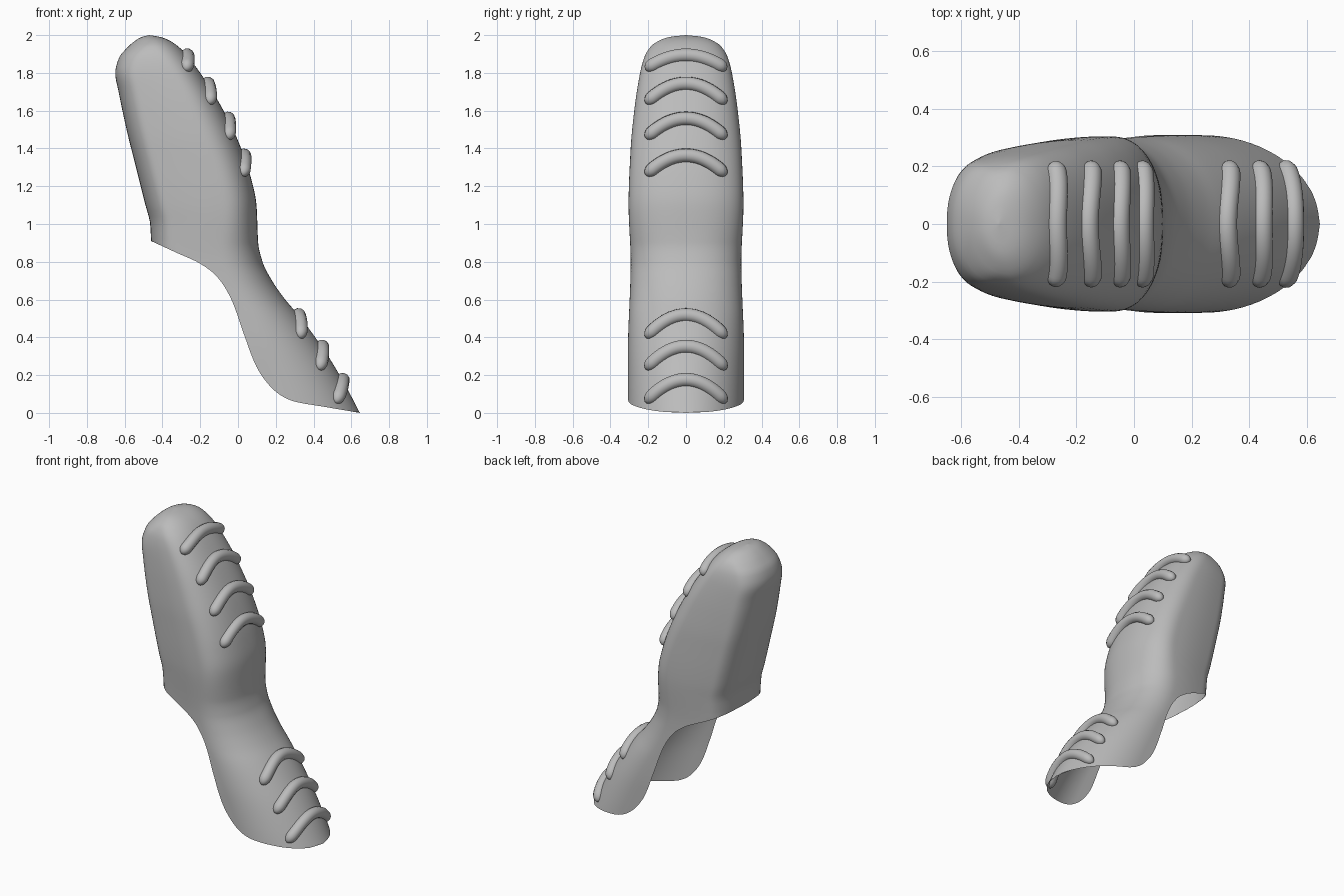
import bpy, bmesh, math

cube = bpy.data.objects.get("Cube")
if cube:
    bpy.data.objects.remove(cube)

grey = bpy.data.materials.new("plain_grey")
grey.use_nodes = True
grey.diffuse_color = (0.5, 0.5, 0.5, 1)
grey.node_tree.nodes["Principled BSDF"].inputs["Base Color"].default_value = (0.5, 0.5, 0.5, 1)


def smooth_curve(points):
    """Monotone cubic through (z, value) pairs listed from low to high z."""
    z, v = zip(*points)
    n = len(z)
    k = [(v[i + 1] - v[i]) / (z[i + 1] - z[i]) for i in range(n - 1)]
    m = [k[0]] + [2 * a * b / (a + b) if a * b > 0 else 0 for a, b in zip(k, k[1:])] + [k[-1]]

    def value(q):
        q = min(max(q, z[0]), z[-1])
        i = next((j for j in range(n - 1) if q <= z[j + 1]), n - 2)
        h = z[i + 1] - z[i]
        t = (q - z[i]) / h
        a, b = v[i], v[i + 1]
        return (a + (b - a) * t * t * (3 - 2 * t)
                + h * t * (1 - t) * (m[i] * (1 - t) - m[i + 1] * t))
    return value


# Side profile: front line, back wall, open lower edge
front = smooth_curve([(0, .645), (.13, .577), (.28, .49), (.44, .38), (.52, .318),
                      (.6, .25), (.7, .18), (.8, .13), (.9, .107), (1.1, .098),
                      (1.25, .067), (1.465, -.01), (1.66, -.11), (1.8, -.2), (1.88, -.26),
                      (1.93, -.305), (1.97, -.36), (1.99, -.41), (2, -.47)])
open_edge = smooth_curve([(0, .645), (.03, .47), (.06, .3), (.085, .24), (.13, .18),
                          (.24, .1), (.42, .03), (.6, -.035), (.72, -.11), (.79, -.2),
                          (.85, -.33), (.91, -.46)])
back_wall = smooth_curve([(.91, -.46), (1, -.465), (1.1, -.49), (1.3, -.54), (1.5, -.59),
                          (1.7, -.632), (1.8, -.65), (1.88, -.63), (1.93, -.59),
                          (1.97, -.545), (1.99, -.51), (2, -.47)])
# Cross-section: half width, depth of the front rounding and its fullness
half_width = smooth_curve([(0, .308), (.3, .308), (.8, .293), (1.1, .304), (1.4, .293),
                           (1.6, .274), (1.8, .243), (1.88, .222), (1.94, .188),
                           (1.97, .145), (1.99, .09), (2, 0)])
front_round = smooth_curve([(0, .38), (.3, .34), (.8, .22), (1.1, .18), (1.5, .19),
                            (1.7, .17), (2, .13)])
front_power = smooth_curve([(0, 2), (.6, 2.1), (1, 2.3), (2, 2.3)])
RIM = .91


def rounding(t, power):
    return (1 - (1 - min(max(t, 0), 1)) ** power) ** (1 / power)


def half_depth(x, z):
    """Distance of the side wall from the centre plane."""
    back = back_wall(z)
    half = max((front(z) - back) / 2, .0001)
    y = half_width(z) * rounding((front(z) - x) / min(front_round(z), half), front_power(z))
    taper = min((x - back) / min(.4, 1.3 * half), 1)
    y *= .79 + .21 * math.sin(taper * math.pi / 2)
    return y * rounding((x - back) / min(.11, half), 2.3)


def finish(ob):
    ob.data.materials.append(grey)
    bpy.ops.object.select_all(action='DESELECT')
    ob.select_set(True)
    bpy.context.view_layer.objects.active = ob
    bpy.ops.object.shade_smooth_by_angle(angle=math.radians(50))


# Open shell: one half lofted through level sections, then mirrored
levels = [2 - .3 * (i / 20) ** 2 for i in range(21)]
levels += [1.7 - .78 * i / 26 for i in range(1, 27)]
levels += [RIM - .2 * i / 24 for i in range(25)]
levels += [.71 - .6 * i / 26 for i in range(1, 27)]
levels += [.11 * (1 - i / 22) for i in range(1, 23)]
across = 44
bm = bmesh.new()
rows = []
for z in levels:
    a = back_wall(z) if z >= RIM else open_edge(z)
    b = front(z)
    row = []
    for i in range(across + 1):
        x = a + (b - a) * (1 - math.cos(math.pi * i / across)) / 2
        row.append(bm.verts.new((x, half_depth(x, z) if i < across else 0, z)))
    rows.append(row)
for r, s in zip(rows, rows[1:]):
    for i in range(across):
        bm.faces.new((r[i], r[i + 1], s[i + 1], s[i]))
bmesh.ops.remove_doubles(bm, verts=bm.verts, dist=.0002)
bmesh.ops.recalc_face_normals(bm, faces=bm.faces)
if sum(f.normal.y * f.calc_area() for f in bm.faces) < 0:
    bmesh.ops.reverse_faces(bm, faces=bm.faces)
mesh = bpy.data.meshes.new("guard_shell")
bm.to_mesh(mesh)
bm.free()
shell = bpy.data.objects.new("guard_shell", mesh)
bpy.context.collection.objects.link(shell)
mirror = shell.modifiers.new("mirror", 'MIRROR')
mirror.use_axis = (False, True, False)
mirror.merge_threshold = .0005
finish(shell)


# Grip ridges: arched rounded bars lying on the front
def ridge(name, crest, drop):
    radius, reach, steps = .037, .212, 40
    curve = bpy.data.curves.new(name, 'CURVE')
    curve.dimensions = '3D'
    curve.bevel_depth = radius
    curve.bevel_resolution = 4
    curve.use_fill_caps = True
    line = curve.splines.new('POLY')
    line.points.add(steps)
    for i, p in enumerate(line.points):
        y = -reach * math.cos(math.pi * i / steps)
        z = crest - radius - drop * (y / reach) ** 2
        bow = 1 - rounding(1 - abs(y) / half_width(z), front_power(z))
        x = front(z) - front_round(z) * bow + .002
        p.co = (x, y, z, 1)
        end = min((reach - abs(y)) / radius, 1)
        p.radius = max(math.sqrt(1 - (1 - end) ** 2), .02)
    ob = bpy.data.objects.new(name, curve)
    bpy.context.collection.objects.link(ob)
    bpy.ops.object.select_all(action='DESELECT')
    ob.select_set(True)
    bpy.context.view_layer.objects.active = ob
    bpy.ops.object.convert(target='MESH')
    finish(bpy.context.view_layer.objects.active)


for n, crest in enumerate((1.93, 1.78, 1.595, 1.4)):
    ridge(f"upper_ridge_{n + 1}", crest, .075 if n == 0 else .105)
for n, crest in enumerate((.555, .388, .212)):
    ridge(f"lower_ridge_{n + 1}", crest, .12)
